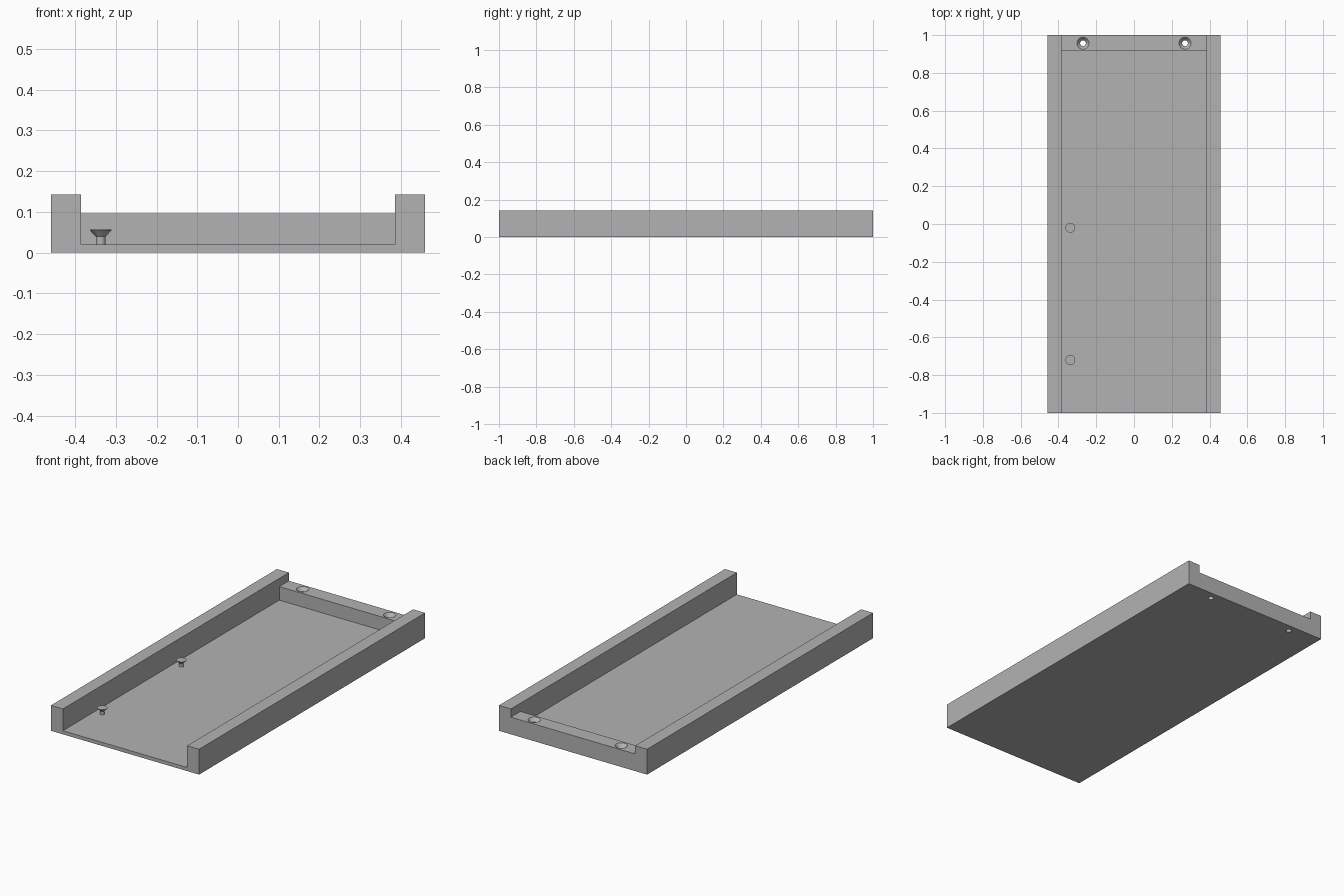
import bpy
import bmesh
import math

cube = bpy.data.objects.get("Cube")
if cube:
    bpy.data.objects.remove(cube, do_unlink=True)

grey = bpy.data.materials.new("plain grey")
grey.use_nodes = True
colour = (0.45, 0.45, 0.45, 1)
grey.diffuse_color = colour
grey.node_tree.nodes["Principled BSDF"].inputs["Base Color"].default_value = colour

HALF_W, INNER, WALL, FLOOR = 0.459, 0.385, 0.142, 0.02
BLOCK_Y, BLOCK_Z = 0.915, 0.096


def add_object(name, bm):
    bmesh.ops.recalc_face_normals(bm, faces=bm.faces)
    mesh = bpy.data.meshes.new(name)
    bm.to_mesh(mesh)
    bm.free()
    mesh.materials.append(grey)
    obj = bpy.data.objects.new(name, mesh)
    bpy.context.collection.objects.link(obj)
    return obj


def extrude_profile(name, half_profile, y0, y1):
    """Mirror a half outline in x and extrude it along y."""
    outline = half_profile + [(-x, z) for x, z in reversed(half_profile)]
    bm = bmesh.new()
    face = bm.faces.new([bm.verts.new((x, y0, z)) for x, z in outline])
    moved = bmesh.ops.extrude_face_region(bm, geom=[face])["geom"]
    verts = [v for v in moved if isinstance(v, bmesh.types.BMVert)]
    bmesh.ops.translate(bm, verts=verts, vec=(0, y1 - y0, 0))
    return add_object(name, bm)


def lathe(name, profile, x, y, sides=32):
    """Closed turned solid from (radius, z) rings."""
    bm = bmesh.new()
    rings = []
    for r, z in profile:
        rings.append([bm.verts.new((x + r * math.cos(2 * math.pi * i / sides),
                                    y + r * math.sin(2 * math.pi * i / sides), z))
                      for i in range(sides)])
    for a, b in zip(rings, rings[1:]):
        for i in range(sides):
            j = (i + 1) % sides
            bm.faces.new((a[i], a[j], b[j], b[i]))
    bm.faces.new(rings[0])
    bm.faces.new(rings[-1])
    return add_object(name, bm)


def smooth(obj):
    bpy.ops.object.select_all(action="DESELECT")
    obj.select_set(True)
    bpy.context.view_layer.objects.active = obj
    bpy.ops.object.shade_smooth_by_angle(angle=math.radians(30))


def boolean(target, tool, operation):
    mod = target.modifiers.new(operation.lower(), "BOOLEAN")
    mod.operation = operation
    mod.object = tool
    mod.solver = "EXACT"
    bpy.context.view_layer.objects.active = target
    bpy.ops.object.modifier_apply(modifier=mod.name)
    bpy.data.objects.remove(tool, do_unlink=True)


# Channel-shaped tray: floor with two side walls
tray = extrude_profile("tray", [(HALF_W, 0), (HALF_W, WALL), (INNER, WALL), (INNER, FLOOR)], -1, 1)

# Low cross block closing the back end
block = extrude_profile("end_block", [(INNER + 0.02, FLOOR - 0.01), (INNER + 0.02, BLOCK_Z)], BLOCK_Y, 1)
boolean(tray, block, "UNION")

# Countersunk screw holes through the end block
for side in (-1, 1):
    cutter = lathe("hole_cutter",
                   [(0.015, -0.05), (0.015, 0.076), (0.032, BLOCK_Z), (0.032, BLOCK_Z + 0.05)],
                   side * 0.27, 0.957)
    cutter.hide_render = True
    boolean(tray, cutter, "DIFFERENCE")
smooth(tray)

# Two flared-head pegs standing on the floor by the right wall
for name, y in (("front_peg", -0.72), ("middle_peg", -0.02)):
    peg = lathe(name, [(0.012, FLOOR - 0.002), (0.012, 0.039), (0.026, 0.054), (0.026, 0.056)], -0.337, y)
    smooth(peg)
